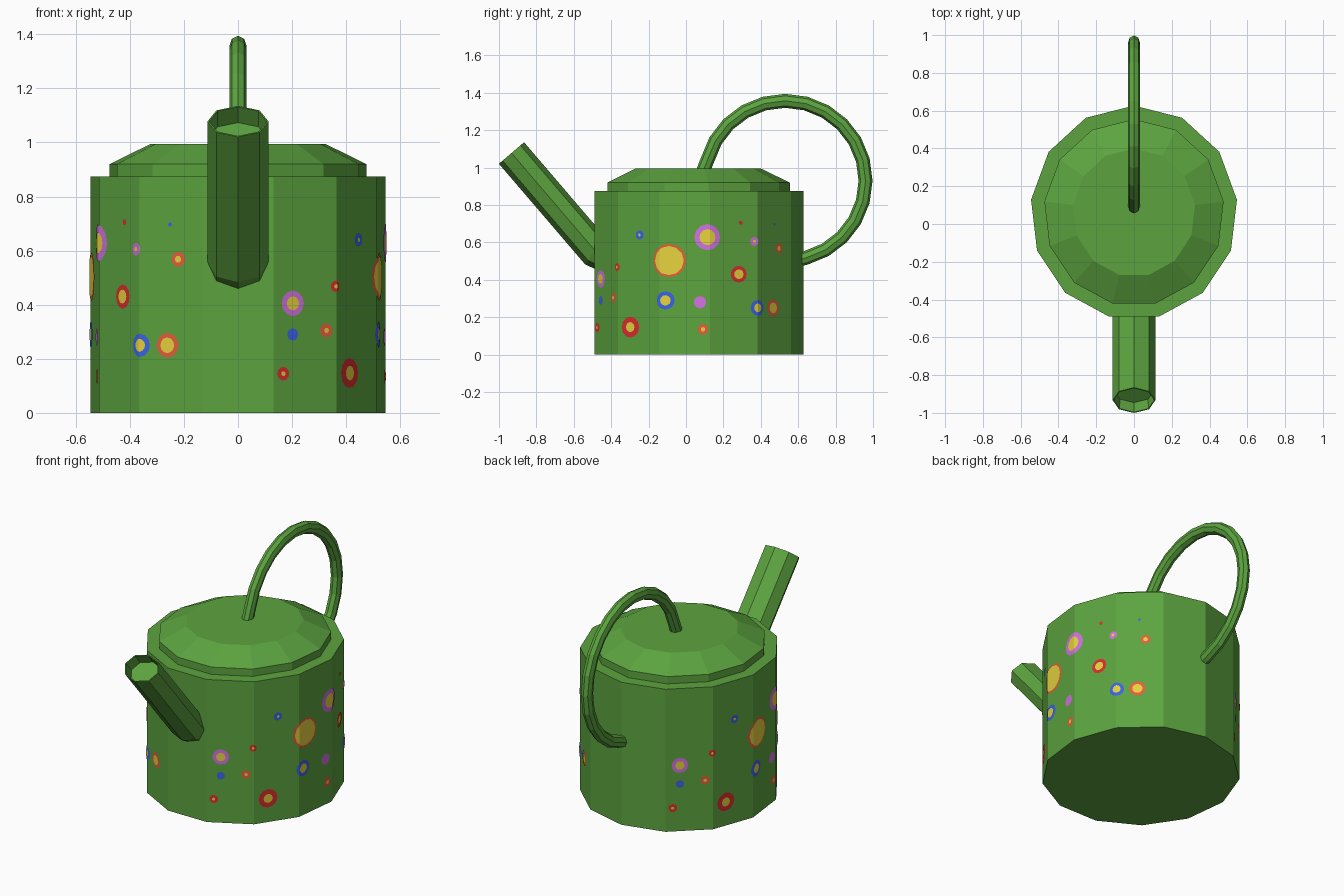
import bpy, bmesh, math
from mathutils import Vector

if "Cube" in bpy.data.objects:
    bpy.data.objects.remove(bpy.data.objects["Cube"])

SIDES, CY = 13, 0.06
RX, RY = 0.549, 0.567


def material(name, rgb):
    m = bpy.data.materials.new(name)
    m.diffuse_color = (*rgb, 1)
    m.use_nodes = True
    m.node_tree.nodes["Principled BSDF"].inputs["Base Color"].default_value = m.diffuse_color
    return m


COLOURS = {
    "green": (0.107, 0.37, 0.05),
    "yellow": (0.83, 0.67, 0.05),
    "violet": (0.64, 0.17, 0.75),
    "blue": (0.043, 0.133, 0.83),
    "red": (0.69, 0.027, 0.027),
    "orange": (0.89, 0.12, 0.05),
}
NAMES = list(COLOURS)
MATS = [material(n, c) for n, c in COLOURS.items()]


def finish(bm, name, mats):
    me = bpy.data.meshes.new(name)
    bm.to_mesh(me)
    bm.free()
    for m in mats:
        me.materials.append(m)
    ob = bpy.data.objects.new(name, me)
    bpy.context.collection.objects.link(ob)
    return ob


def skin(rings):
    """Join rings of points into a closed tube; returns bmesh and end cap."""
    bm = bmesh.new()
    vs = [[bm.verts.new(p) for p in r] for r in rings]
    n = len(vs[0])
    for a, b in zip(vs, vs[1:]):
        for i in range(n):
            j = (i + 1) % n
            bm.faces.new((a[i], a[j], b[j], b[i]))
    bm.faces.new(vs[0][::-1])
    cap = bm.faces.new(vs[-1])
    bmesh.ops.recalc_face_normals(bm, faces=bm.faces[:])
    return bm, cap


def corner(k, rx, ry, z):
    a = math.radians(-90) + (k - 0.5) * 2 * math.pi / SIDES
    return Vector((rx * math.cos(a), CY + ry * math.sin(a), z))


def prism(name, profile):
    bm, _ = skin([[corner(k, *p) for k in range(SIDES)] for p in profile])
    finish(bm, name, MATS[:1])


def tube(path, rx, rn):
    """Octagonal tube along a path of (y, z) points, with mitred bends."""
    pts = [Vector((0, y, z)) for y, z in path]
    rings = []
    for i, p in enumerate(pts):
        d0 = (p - pts[max(i - 1, 0)]).normalized()
        d1 = (pts[min(i + 1, len(pts) - 1)] - p).normalized()
        t = (d0 + d1).normalized()
        nrm = Vector((1, 0, 0)).cross(t)
        mitre = 1 / max(t.dot(d1), t.dot(d0))
        rings.append([p + nrm * rn * mitre * math.cos(k * math.pi / 4)
                      + Vector((rx * math.sin(k * math.pi / 4), 0, 0)) for k in range(8)])
    return skin(rings)


# Can body and stepped lid
prism("body", [(RX, RY, 0), (RX, RY, 0.875)])
prism("lid", [(0.478, 0.495, 0.87), (0.478, 0.495, 0.92), (0.325, 0.34, 0.995)])

# Spout with recessed mouth
bm, cap = tube([(-0.40, 0.515), (-0.485, 0.555), (-0.933, 1.078)], 0.113, 0.0885)
bmesh.ops.inset_individual(bm, faces=[cap], thickness=0.006, depth=0)
bmesh.ops.inset_individual(bm, faces=[cap], thickness=0.002, depth=-0.075)
finish(bm, "spout", MATS[:1])

# Looped handle
arc = [(0.53 + 0.43 * math.cos(math.radians(a)), 0.93 + 0.427 * math.sin(math.radians(a)))
       for a in range(165, -76, -15)]
bm, _ = tube([(0.083, 0.96)] + arc + [(0.57, 0.50)], 0.032, 0.037)
finish(bm, "handle", MATS[:1])

# Painted spots: (position counted in wall faces, height, radius, inner radius, colour)
SPOTS = [
    (1.30, 0.405, 0.047, 0.026, "violet"),
    (1.30, 0.290, 0.023, 0, "blue"),
    (1.83, 0.305, 0.026, 0.010, "orange"),
    (1.98, 0.468, 0.021, 0.008, "red"),
    (1.15, 0.145, 0.025, 0.009, "red"),
    (2.31, 0.147, 0.056, 0.027, "red"),
    (2.53, 0.640, 0.025, 0.008, "blue"),
    (3.19, 0.503, 0.090, 0.078, "orange"),
    (3.95, 0.628, 0.070, 0.043, "violet"),
    (3.12, 0.290, 0.049, 0.028, "blue"),
    (3.80, 0.280, 0.033, 0, "violet"),
    (3.86, 0.135, 0.028, 0.012, "orange"),
    (4.60, 0.430, 0.045, 0.026, "red"),
    (4.64, 0.705, 0.011, 0, "red"),
    (4.93, 0.605, 0.024, 0.009, "violet"),
    (5.01, 0.250, 0.043, 0.024, "blue"),
    (5.45, 0.250, 0.046, 0.029, "orange"),
    (5.62, 0.568, 0.028, 0.013, "orange"),
    (5.49, 0.697, 0.008, 0, "blue"),
]
FACE_LEN = 2 * 0.558 * math.sin(math.pi / SIDES)


def on_wall(s, z, lift):
    """Map wall-face position s and height z to a point just outside the body."""
    k = math.floor(s)
    g = 1 + lift / RX
    a, b = corner(k, RX * g, RY * g, z), corner(k + 1, RX * g, RY * g, z)
    return a.lerp(b, s - k)


def spot_layer(name, lift, inner):
    bm = bmesh.new()
    for shift in (0, 7):  # the pattern repeats seven faces further round
        for s, z, r, ri, col in SPOTS:
            rad = ri if inner else r
            if rad == 0:
                continue
            ring = [(s + shift + rad / FACE_LEN * math.cos(k * math.pi / 6),
                     z + rad * math.sin(k * math.pi / 6), 0) for k in range(12)]
            f = bm.faces.new([bm.verts.new(p) for p in ring])
            f.material_index = NAMES.index("yellow" if inner else col)
    # fold flat spots over the wall corners
    for k in range(1, SIDES + 1):
        bmesh.ops.bisect_plane(bm, geom=bm.verts[:] + bm.edges[:] + bm.faces[:],
                               plane_co=(k, 0, 0), plane_no=(1, 0, 0))
    for v in bm.verts:
        v.co = on_wall(v.co.x, v.co.y, lift)
    finish(bm, name, MATS)


spot_layer("painted_spots", 0.003, False)
spot_layer("spot_centres", 0.005, True)
